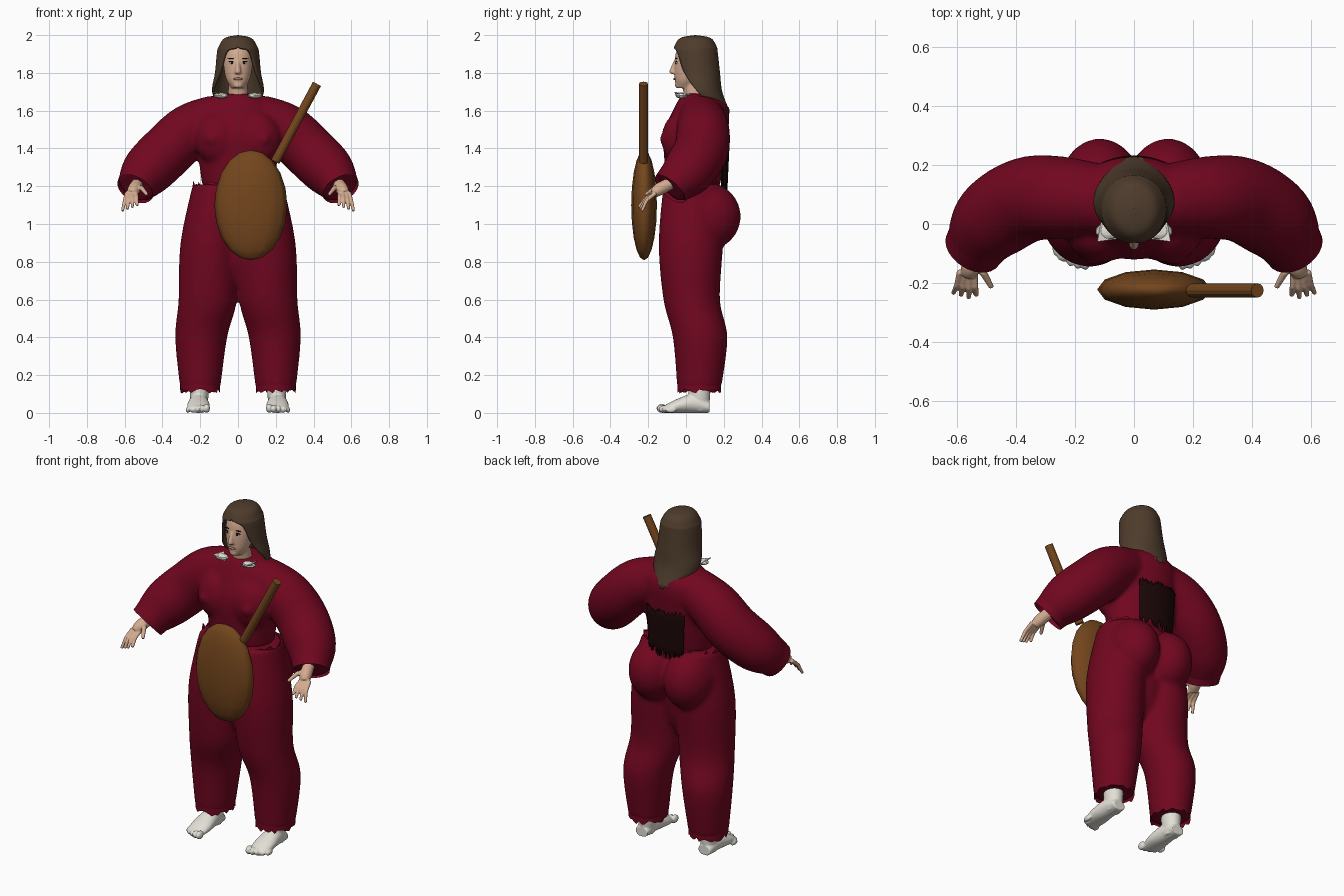
import bpy, bmesh, math, random
from mathutils import Vector, Matrix

random.seed(4)
default_cube = bpy.data.objects.get("Cube")
if default_cube:
    bpy.data.objects.remove(default_cube)

SIDES = (1, -1)


def material(name, red, green, blue):
    mat = bpy.data.materials.new(name)
    mat.use_nodes = True
    color = (red, green, blue, 1)
    mat.diffuse_color = color
    mat.node_tree.nodes["Principled BSDF"].inputs["Base Color"].default_value = color
    return mat


CLOTH = material("crimson cloth", .165, .002, .014)
HAIR = material("brown hair", .076, .045, .025)
WOOD = material("wood", .175, .061, .012)
SKIN = material("skin", .66, .41, .28)
WHITE = material("off white", .76, .74, .67)
DARK = material("dark strands", .011, .002, .002)
LIPS = material("lips", .42, .19, .14)


def finish(name, bm, mat, voxel=0, smooth=True, thickness=0, passes=6):
    bmesh.ops.recalc_face_normals(bm, faces=bm.faces)
    mesh = bpy.data.meshes.new(name)
    bm.to_mesh(mesh)
    bm.free()
    mesh.materials.append(mat)
    for polygon in mesh.polygons:
        polygon.use_smooth = smooth
    ob = bpy.data.objects.new(name, mesh)
    bpy.context.collection.objects.link(ob)
    if thickness:
        ob.modifiers.new("thickness", 'SOLIDIFY').thickness = thickness
    if voxel:
        remesh = ob.modifiers.new("fuse", 'REMESH')
        remesh.mode, remesh.voxel_size, remesh.use_smooth_shade = 'VOXEL', voxel, True
        soften = ob.modifiers.new("soften", 'SMOOTH')
        soften.factor, soften.iterations = .5, passes


def spline(rows, steps=5):
    # smooth curve through a few rows of values
    rows = [Vector(row) for row in rows]
    padded = [rows[0]] + rows + [rows[-1]]
    result = []
    for before, a, b, after in zip(padded, padded[1:], padded[2:], padded[3:]):
        leave, arrive = (b - before) / 2, (after - a) / 2
        for k in range(steps):
            t = k / steps
            bend = leave * (1 - t) - arrive * t
            ease = t * t * (3 - 2 * t)
            result.append(a.lerp(b, ease) + bend * t * (1 - t))
    return result + [rows[-1]]


def skin_rings(bm, rings, closed=True, caps=True):
    loops = [[bm.verts.new(point) for point in ring] for ring in rings]
    count = len(loops[0])
    for a, b in zip(loops, loops[1:]):
        for i in range(count if closed else count - 1):
            j = (i + 1) % count
            bm.faces.new((a[i], a[j], b[j], b[i]))
    if caps:
        bm.faces.new(loops[0])
        bm.faces.new(loops[-1])


def oval(x, y, z, rx, ry, count=32, gap=0, jag=0, closed=True):
    # ring whose angle zero points to the front; gap is half the front opening
    steps = count if closed else count - 1
    ring = []
    for i in range(count):
        angle = gap + 2 * (math.pi - gap) * i / steps
        ring.append(Vector((x + rx * math.sin(angle), y - ry * math.cos(angle),
                            z + random.uniform(-jag, jag))))
    return ring


def column(bm, rows, side=1):
    # upright body through rows of height, centre x, centre y and radii
    skin_rings(bm, [oval(x * side, y, z, rx, ry) for z, x, y, rx, ry in spline(rows)])


def tube(bm, rows, side=1, count=16, caps=True):
    # round limb through rows of x, y, z and radius
    points = [Vector((x * side, y, z)) for x, y, z, r in rows]
    rings = []
    for i, point in enumerate(points):
        along = points[min(i + 1, len(points) - 1)] - points[max(i - 1, 0)]
        turn = along.to_track_quat('Z', 'Y')
        radius = rows[i][3]
        rings.append([point + turn @ v for v in oval(0, 0, 0, radius, radius, count)])
    skin_rings(bm, rings, caps=caps)


def ball(bm, location, size, segments=20, rings=12):
    placed = Matrix.Translation(location) @ Matrix.Diagonal((*size, 1))
    bmesh.ops.create_uvsphere(bm, u_segments=segments, v_segments=rings, radius=1, matrix=placed)


def back_sheet(name, rows, mat, thickness, top_jag, bottom_jag):
    # sheet wrapped round the back, with ragged ends
    bm = bmesh.new()
    rows = spline(rows)
    jags = [top_jag] + [0] * (len(rows) - 2) + [bottom_jag]
    skin_rings(bm, [oval(0, y, z, rx, ry, 41, max(gap, 0), jag, False)
                    for (z, y, rx, ry, gap), jag in zip(rows, jags)], False, False)
    bmesh.ops.remove_doubles(bm, verts=bm.verts, dist=.0005)
    finish(name, bm, mat, thickness=thickness)


# Top: trunk, bust and puffed sleeves fused together
bm = bmesh.new()
column(bm, [(1.2, 0, .04, .19, .14), (1.46, 0, .05, .22, .17),
            (1.61, 0, .08, .2, .145), (1.69, 0, .07, .11, .09)])
for side in SIDES:
    ball(bm, (side * .11, -.03, 1.45), (.12, .1, .14))
    ball(bm, (side * .14, -.12, 1.45), (.03, .02, .03))
    tube(bm, spline([(.1, .08, 1.57, .12), (.25, .09, 1.5, .14), (.37, .08, 1.39, .145),
                     (.48, .01, 1.28, .138), (.54, -.08, 1.2, .1)]), side, 24)
finish("top", bm, CLOTH, voxel=.012, passes=10)

# Open sleeve cuffs
bm = bmesh.new()
for side in SIDES:
    tube(bm, [(.51, -.03, 1.245, .115), (.545, -.085, 1.185, .102)], side, 28, caps=False)
finish("sleeve_cuffs", bm, CLOTH)

# Trousers: hips, seat and two legs
bm = bmesh.new()
ball(bm, (0, .03, .96), (.17, .14, .32))
for side in SIDES:
    ball(bm, (side * .115, .11, 1.04), (.145, .182, .18))
    column(bm, [(1.21, .11, .03, .13, .15), (.9, .15, .025, .155, .17),
                (.6, .16, .03, .155, .15), (.4, .195, .075, .138, .145),
                (.13, .2, .07, .107, .117)], side)
finish("trousers", bm, CLOTH, voxel=.012, passes=14)

# Torn hems and waistband
bm = bmesh.new()
for side in SIDES:
    skin_rings(bm, [oval(side * .2, .07, height, .106, .116, 40, jag=jag)
                    for height, jag in ((.18, 0), (.115, .012))], caps=False)
skin_rings(bm, [oval(0, .03, height, .24, .15, 60, jag=jag)
                for height, jag in ((1.15, 0), (1.21, .02))], caps=False)
finish("torn_edges", bm, CLOTH)

# Dark strands hanging down the back
back_sheet("back_strands", [(1.45, .05, .22, .182, 2.52), (1.2, .05, .2, .17, 2.52)],
           DARK, .004, .02, .03)

# Head and neck
bm = bmesh.new()
column(bm, [(1.6, 0, .06, .06, .06), (1.74, 0, .03, .05, .05)])
column(bm, [(1.72, 0, 0, .035, .05), (1.77, 0, .01, .064, .07), (1.86, 0, .025, .078, .085),
            (1.93, 0, .035, .07, .08), (1.97, 0, .04, .03, .03)])
column(bm, [(1.795, 0, -.062, .015, .014), (1.806, 0, -.068, .016, .021),
            (1.865, 0, -.056, .007, .008)])
ball(bm, (0, -.044, 1.735), (.024, .015, .016))
finish("head", bm, SKIN, voxel=.005)

# Face details
bm = bmesh.new()
ball(bm, (0, -.058, 1.768), (.024, .009, .007))
finish("mouth", bm, LIPS)
whites, darks = bmesh.new(), bmesh.new()
for side in SIDES:
    ball(whites, (side * .032, -.05, 1.853), (.014, .006, .006))
    ball(darks, (side * .032, -.054, 1.854), (.006, .004, .006))
    for height, width in ((1.861, .018), (1.877, .021)):
        ball(darks, (side * .034, -.051, height), (width, .005, .003))
finish("eye_whites", whites, WHITE)
finish("pupils_and_brows", darks, DARK)

# Long hair framing the face
back_sheet("hair", [(2, .05, .001, .001, 0), (1.985, .05, .07, .08, 0), (1.94, .05, .102, .112, 0),
                    (1.91, .05, .111, .118, .6), (1.8, .06, .122, .12, .95),
                    (1.7, .08, .137, .112, 1.4), (1.6, .13, .1, .1, 1.9)],
           HAIR, .012, 0, .02)

# Collar points
bm = bmesh.new()
for side in SIDES:
    corners = [(.11, .025, 1.685), (.125, -.06, 1.695), (.05, -.05, 1.67)]
    bm.faces.new([bm.verts.new((x * side, y, z)) for x, y, z in corners])
    ball(bm, (side * .09, -.025, 1.68), (.04, .03, .016), 10, 6)
finish("collar", bm, WHITE, smooth=False, thickness=.004)

# Hands with spread fingers
bm = bmesh.new()
for side in SIDES:
    tube(bm, spline([(.52, -.05, 1.23, .03), (.55, -.14, 1.185, .034), (.565, -.17, 1.16, .024)]), side)
    for i in range(4):
        knuckle = Vector((.588 - .016 * i, -.16, 1.165))
        tip = Vector((.612 - .026 * i, -.25 + .008 * abs(i - 2), 1.068 + .01 * i))
        bent = knuckle.lerp(tip, .5) + Vector((0, -.012, .008))
        tube(bm, [(*knuckle, .012), (*bent, .01), (*tip, .008)], side)
    tube(bm, [(.54, -.125, 1.195, .016), (.51, -.165, 1.19, .013), (.482, -.215, 1.155, .009)], side)
finish("hands", bm, SKIN, voxel=.004, passes=3)

# Bare feet with toes
bm = bmesh.new()
for side in SIDES:
    column(bm, [(.2, .205, .07, .05, .053), (.1, .205, .07, .05, .058), (.01, .207, .075, .038, .045)], side)
    instep = spline([(.125, .04, .03), (.04, .051, .05), (-.05, .06, .036), (-.12, .05, .018)])
    skin_rings(bm, [[Vector((side * .209 + v.x, y, height + v.y))
                     for v in oval(0, 0, 0, width, height)] for y, width, height in instep])
    for i in range(5):
        radius = .024 - .002 * i
        ball(bm, (side * (.165 + .025 * i), -.128 + .003 * i * i, radius), (radius * .7, .028, radius))
finish("feet", bm, WHITE, voxel=.005, passes=3)

# Stringed instrument: faceted bowl and a plain neck
bm = bmesh.new()
ball(bm, (.068, -.222, 1.1), (.193, .068, .292), 12, 10)
finish("instrument_body", bm, WOOD)
bm = bmesh.new()
tube(bm, [(.197, -.225, 1.33, .024), (.418, -.225, 1.742, .024)], count=12)
finish("instrument_neck", bm, WOOD, smooth=False)
